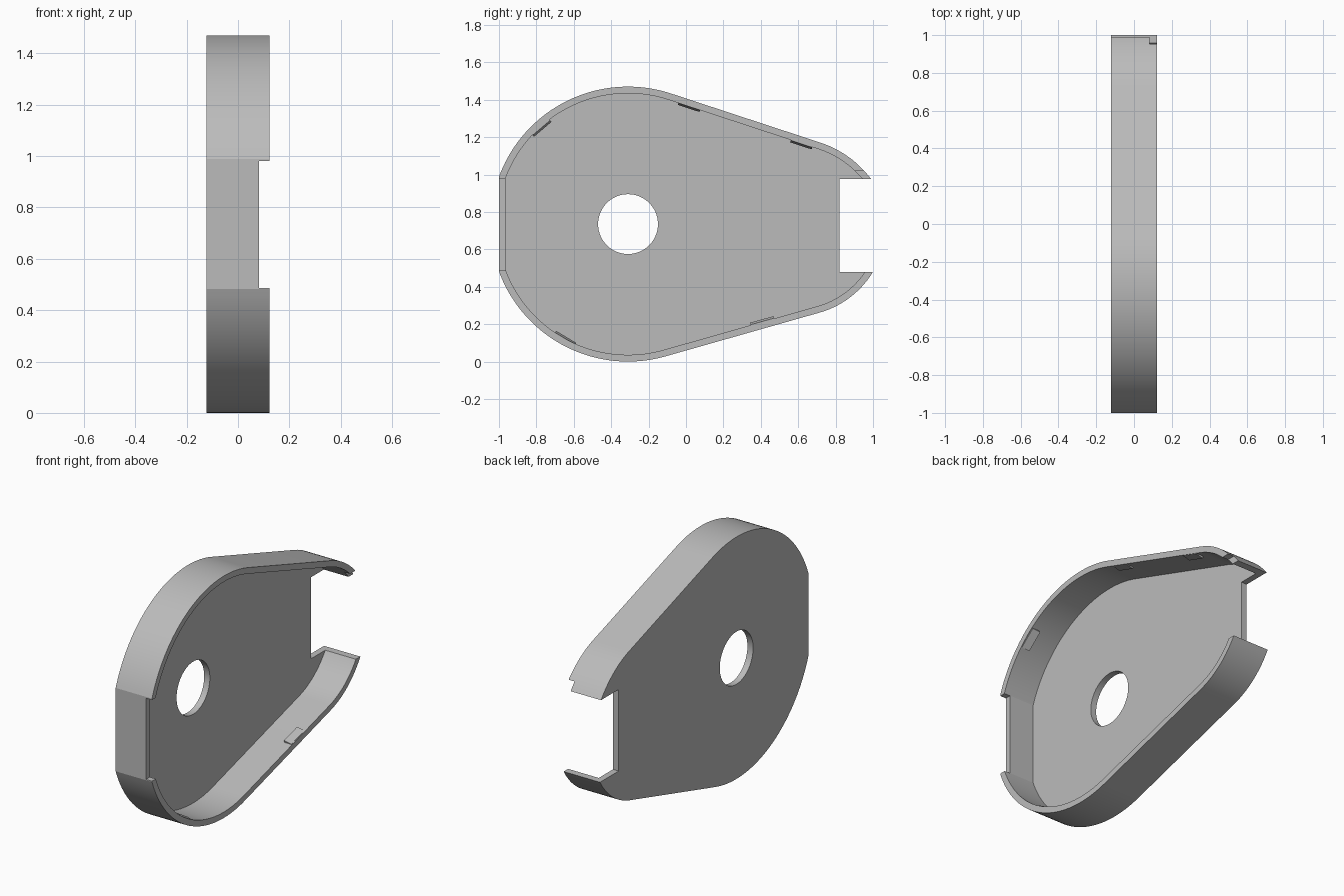
import bpy, bmesh, math
from mathutils import Vector

if "Cube" in bpy.data.objects:
    bpy.data.objects.remove(bpy.data.objects["Cube"])

BACK, RIM, FLOOR = -0.122, 0.122, -0.084   # depth of the cover along x
WALL = 0.036
CENTRE, RADIUS = Vector((-0.31, 0.735)), 0.735

grey = bpy.data.materials.new("plain grey")
grey.use_nodes = True
COLOUR = (0.5, 0.5, 0.5, 1)
grey.diffuse_color = COLOUR
grey.node_tree.nodes["Principled BSDF"].inputs["Base Color"].default_value = COLOUR


def prism(name, points, x0, x1):
    """Solid with a (y, z) outline, extruded from x0 to x1."""
    bm = bmesh.new()
    face = bm.faces.new([bm.verts.new((x0, y, z)) for y, z in points])
    moved = bmesh.ops.extrude_face_region(bm, geom=[face])["geom"]
    bmesh.ops.translate(bm, vec=(x1 - x0, 0, 0),
                        verts=[v for v in moved if isinstance(v, bmesh.types.BMVert)])
    bmesh.ops.recalc_face_normals(bm, faces=bm.faces)
    mesh = bpy.data.meshes.new(name)
    bm.to_mesh(mesh)
    bm.free()
    mesh.materials.append(grey)
    obj = bpy.data.objects.new(name, mesh)
    bpy.context.collection.objects.link(obj)
    return obj


def box(name, y0, y1, z0, z1, x0, x1):
    return prism(name, [(y0, z0), (y1, z0), (y1, z1), (y0, z1)], x0, x1)


def circle_arc(centre, radius, a0, a1, steps):
    angles = [math.radians(a0 + (a1 - a0) * i / steps) for i in range(steps + 1)]
    return [centre + radius * Vector((math.cos(a), math.sin(a))) for a in angles]


def turn_arc(start, end, turn, steps=14):
    """Counter-clockwise arc between two points that turns by an angle."""
    start, end = Vector(start), Vector(end)
    chord, half = end - start, math.radians(turn) / 2
    left = Vector((-chord.y, chord.x)).normalized()
    centre = (start + end) / 2 + left * chord.length / 2 / math.tan(half)
    a0 = math.degrees(math.atan2(*(start - centre).yx))
    return circle_arc(centre, (start - centre).length, a0, a0 + turn, steps)


def inset(points, distance):
    """Mitred inward offset of a counter-clockwise outline."""
    result = []
    for i, p in enumerate(points):
        d0 = (p - points[i - 1]).normalized()
        d1 = (points[(i + 1) % len(points)] - p).normalized()
        n0, n1 = Vector((-d0.y, d0.x)), Vector((-d1.y, d1.x))
        result.append(p + (n0 + n1) * distance / (1 + n0.dot(n1)))
    return result


# Outline: nose arcs at the rear, big round front with a flat edge
flat = math.degrees(math.acos((1 + CENTRE.x) / RADIUS))
outline = (turn_arc((0.715, 0.262), (1.0, 0.48), 43)
           + turn_arc((0.99, 0.975), (0.72, 1.17), 35)
           + circle_arc(CENTRE, RADIUS, 71.6, 180 - flat, 40)
           + circle_arc(CENTRE, RADIUS, 180 + flat, 285.8, 40))
cover = prism("cover_shell", outline, BACK, RIM)

# Cavity, shaft hole, rear opening and rim steps
cutters = [
    prism("cavity_cutter", inset(outline, WALL), FLOOR, 0.3),
    prism("hole_cutter", circle_arc(CENTRE, 0.16, 0, 354, 59), -0.3, 0.3),
    box("rear_opening_cutter", 0.82, 1.2, 0.48, 0.975, -0.3, 0.3),
    box("front_step_cutter", -1.2, -0.9, 0.487, 0.98, 0.082, 0.3),
    box("top_step_cutter", 0.88, 1.2, 0.9, 1.02, 0.082, 0.3),
]
for cutter in cutters:
    cut = cover.modifiers.new(cutter.name, 'BOOLEAN')
    cut.operation, cut.solver, cut.object = 'DIFFERENCE', 'EXACT', cutter
bpy.context.view_layer.objects.active = cover
cover.select_set(True)
for cutter in cutters:
    bpy.ops.object.modifier_apply(modifier=cutter.name)
    bpy.data.objects.remove(cutter)
bpy.ops.object.shade_smooth_by_angle(angle=math.radians(20))


def snap_tab(name, start, end, height=0.011):
    """Small wedge on the inner wall; it tapers towards the rim."""
    p, q = Vector(start), Vector(end)
    along = (q - p).normalized()
    inward = Vector((-along.y, along.x))
    tab = box(name, 0, 1, 0, 1, 0.07, 0.118)
    for v in tab.data.vertices:
        tip = 0.0 if v.co.x > 0.1 else height
        yz = p.lerp(q, v.co.y) + inward * (tip if v.co.z > 0.5 else -0.012)
        v.co.y, v.co.z = yz
    return tab


# Snap tabs, each listed with the wall on its right-hand side
snap_tab("upper_tab_front", (0.075, 1.345), (-0.04, 1.383))
snap_tab("upper_tab_rear", (0.675, 1.145), (0.56, 1.183))
snap_tab("lower_tab", (0.345, 0.197), (0.47, 0.232))
snap_tab("front_upper_tab", (-0.726, 1.29), (-0.82, 1.21))
snap_tab("front_lower_tab", (-0.70, 0.155), (-0.592, 0.09))
